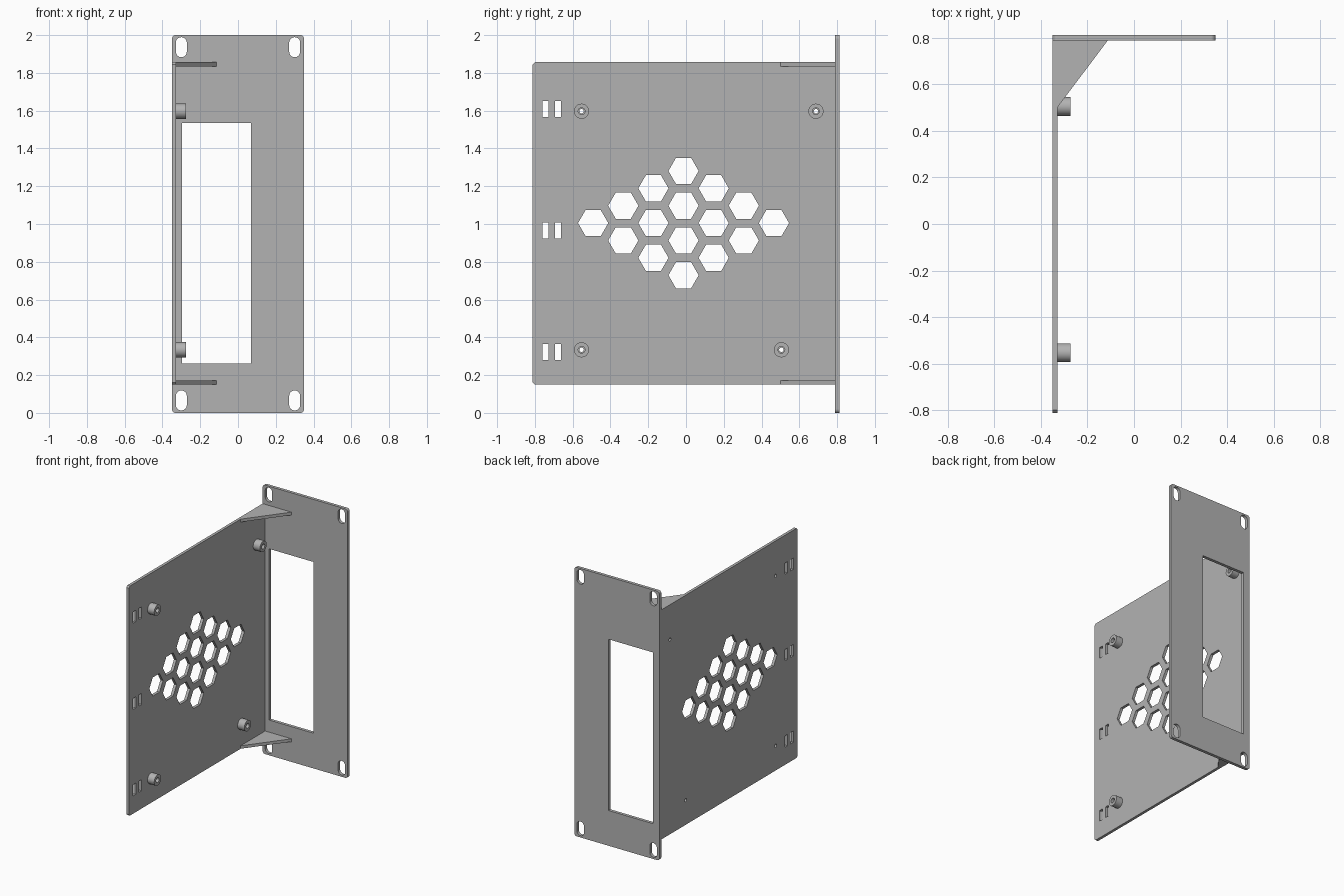
import bpy, math
from mathutils import Matrix

if "Cube" in bpy.data.objects:
    bpy.data.objects.remove(bpy.data.objects["Cube"])

metal = bpy.data.materials.new("grey metal")
metal.diffuse_color = (0.45, 0.45, 0.45, 1)
metal.use_nodes = True
metal.node_tree.nodes["Principled BSDF"].inputs["Base Color"].default_value = metal.diffuse_color

# local (u, v, thickness) axes mapped to world axes
SIDE = Matrix(((0, 0, 1, 0), (1, 0, 0, 0), (0, 1, 0, 0), (0, 0, 0, 1)))   # u=y v=z w=x
FACE = Matrix(((1, 0, 0, 0), (0, 0, -1, 0), (0, 1, 0, 0), (0, 0, 0, 1)))  # u=x v=z w=-y
FLAT = Matrix.Identity(4)


def ngon(u, v, r, n):
    return [(u + r * math.cos(2 * math.pi * i / n), v + r * math.sin(2 * math.pi * i / n))
            for i in range(n)]


def rounded(u0, u1, v0, v1, r=0.0, steps=6):
    """Rectangle outline with optional round corners."""
    if r == 0:
        return [(u0, v0), (u1, v0), (u1, v1), (u0, v1)]
    corners = [(u1 - r, v1 - r), (u0 + r, v1 - r), (u0 + r, v0 + r), (u1 - r, v0 + r)]
    return [(cu + r * math.cos(a), cv + r * math.sin(a))
            for k, (cu, cv) in enumerate(corners)
            for a in [(k + i / steps) * math.pi / 2 for i in range(steps + 1)]]


def sheet(name, loops, w0, w1, axes, smooth=False):
    """Extrude an outline with holes between two heights along the thickness axis."""
    curve = bpy.data.curves.new(name, 'CURVE')
    curve.dimensions = '2D'
    curve.fill_mode = 'BOTH'
    curve.extrude = (w1 - w0) / 2
    for pts in loops:
        spline = curve.splines.new('POLY')
        spline.points.add(len(pts) - 1)
        for p, (u, v) in zip(spline.points, pts):
            p.co = (u, v, 0, 1)
        spline.use_cyclic_u = True
    curve.materials.append(metal)
    obj = bpy.data.objects.new(name, curve)
    bpy.context.collection.objects.link(obj)
    obj.matrix_world = axes @ Matrix.Translation((0, 0, (w0 + w1) / 2))
    bpy.ops.object.select_all(action='DESELECT')
    obj.select_set(True)
    bpy.context.view_layer.objects.active = obj
    bpy.ops.object.convert(target='MESH')
    obj = bpy.context.object
    obj.name = name
    if smooth:
        bpy.ops.object.shade_smooth_by_angle(angle=math.radians(30))
    else:
        bpy.ops.object.shade_flat()
    return obj


# Face plate: window and four mounting slots
loops = [rounded(-0.35, 0.35, 0, 2, 0.02), rounded(-0.297, 0.068, 0.262, 1.535)]
for u in (-0.3, 0.3):
    for v in (0.066, 1.936):
        loops.append(rounded(u - 0.029, u + 0.029, v - 0.053, v + 0.053, 0.0289))
sheet("face_plate", loops, -0.812, -0.789, FACE)

# Side plate: tie slots, hexagonal vents and screw holes
standoffs = [(-0.553, 1.597), (0.688, 1.597), (-0.553, 0.334), (0.505, 0.334)]
loops = [[(-0.812, 0.162), (-0.80, 0.15), (0.792, 0.15), (0.792, 1.857),
          (-0.80, 1.857), (-0.812, 1.845)]]
for v in (0.323, 0.965, 1.608):
    for u in (-0.745, -0.677):
        loops.append(rounded(u - 0.016, u + 0.016, v - 0.042, v + 0.042))
for i in range(4):
    for j in range(4):
        loops.append(ngon(-0.013 + 0.1595 * (i - j), 1.005 + 0.092 * (i + j - 3), 0.08, 6))
loops += [ngon(u, v, 0.012, 16) for u, v in standoffs]
sheet("side_plate", loops, -0.35, -0.329, SIDE)

# Standoffs
for n, (u, v) in enumerate(standoffs):
    sheet(f"standoff_{n + 1}", [ngon(u, v, 0.04, 32), ngon(u, v, 0.018, 24)],
          -0.33, -0.274, SIDE, smooth=True)

# Corner gussets
for name, z in (("lower_gusset", 0.15), ("upper_gusset", 1.835)):
    sheet(name, [[(-0.33, 0.50), (-0.112, 0.79), (-0.33, 0.79)]], z, z + 0.022, FLAT)
